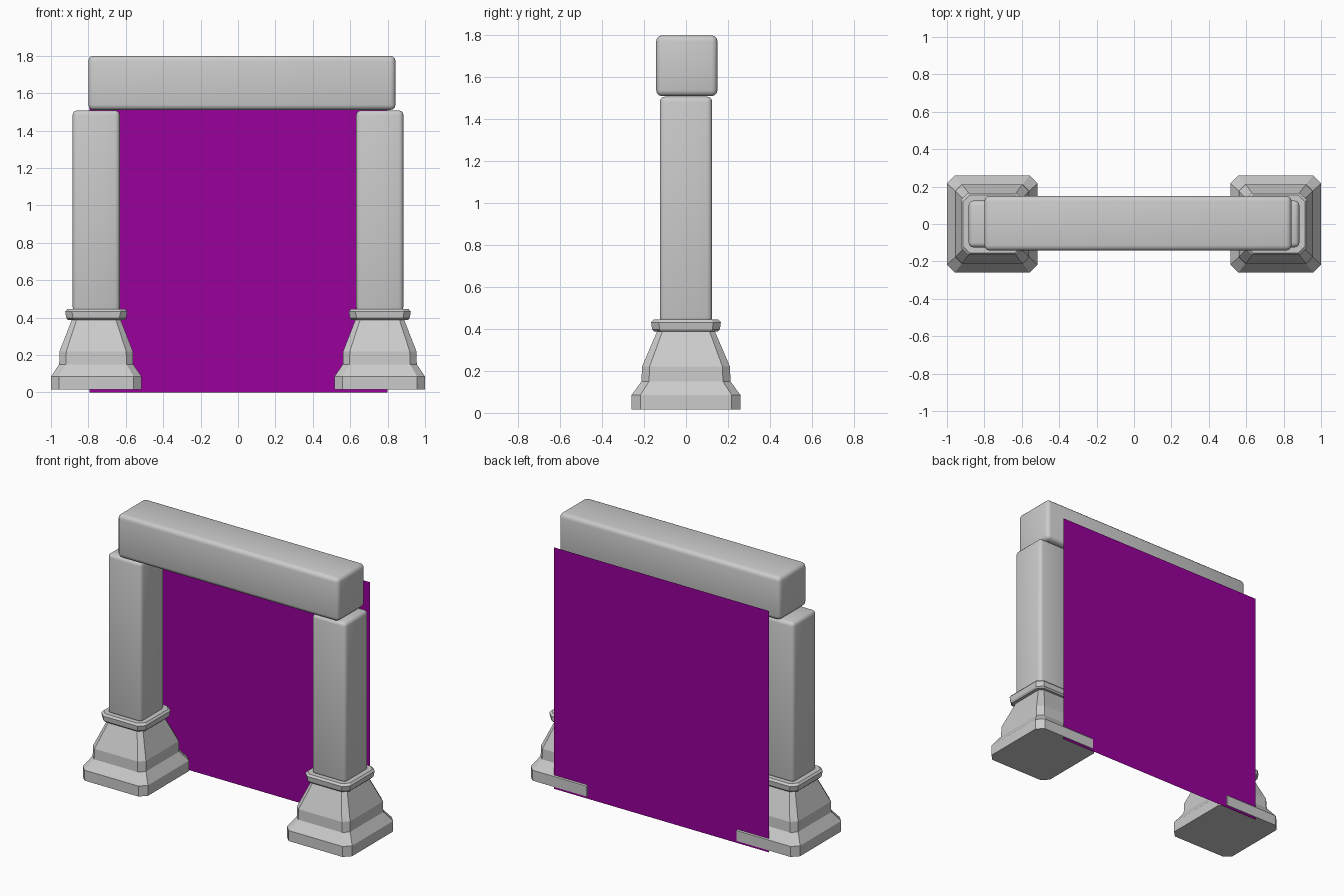
import bpy, bmesh

if "Cube" in bpy.data.objects:
    bpy.data.objects.remove(bpy.data.objects["Cube"])


def finish(name, bm):
    bmesh.ops.recalc_face_normals(bm, faces=bm.faces)
    me = bpy.data.meshes.new(name)
    bm.to_mesh(me)
    bm.free()
    ob = bpy.data.objects.new(name, me)
    bpy.context.collection.objects.link(ob)
    return ob


def smooth(ob):
    bpy.ops.object.select_all(action='DESELECT')
    ob.select_set(True)
    bpy.context.view_layer.objects.active = ob
    bpy.ops.object.shade_smooth_by_angle(angle=0.6)


def block(name, lo, hi, bevel):
    """Box between two corners with softly rounded edges."""
    bm = bmesh.new()
    bmesh.ops.create_cube(bm, size=1)
    for v in bm.verts:
        v.co = [(a + b) / 2 + c * (b - a) for a, b, c in zip(lo, hi, v.co)]
    bmesh.ops.bevel(bm, geom=bm.edges[:], offset=bevel, segments=3,
                    profile=0.5, affect='EDGES')
    ob = finish(name, bm)
    smooth(ob)
    return ob


def stepped_base(name, cx, profile):
    """Loft of chamfered rectangles: (z, half width, half depth, chamfer)."""
    bm = bmesh.new()
    rings = []
    for z, w, d, c in profile:
        pts = [(w, d - c), (w - c, d), (c - w, d), (-w, d - c),
               (-w, c - d), (c - w, -d), (w - c, -d), (w, c - d)]
        rings.append([bm.verts.new((cx + x, y, z)) for x, y in pts])
    for a, b in zip(rings, rings[1:]):
        for i in range(8):
            j = (i + 1) % 8
            bm.faces.new((a[i], a[j], b[j], b[i]))
    bm.faces.new(rings[0])
    bm.faces.new(rings[-1])
    return finish(name, bm)


BASE = [(0.015, 0.242, 0.260, 0.042), (0.085, 0.242, 0.260, 0.042),
        (0.150, 0.198, 0.212, 0.036), (0.220, 0.196, 0.210, 0.036),
        (0.395, 0.128, 0.135, 0.025)]
BAND = [(0.388, 0.152, 0.152, 0.035), (0.398, 0.160, 0.162, 0.036),
        (0.432, 0.166, 0.166, 0.036), (0.445, 0.155, 0.155, 0.035)]

# Two pillars: stepped base, collar band and shaft
for side, cx in (("left", -0.758), ("right", 0.758)):
    stepped_base(side + "_base", cx, BASE)
    stepped_base(side + "_collar", cx, BAND)
    block(side + "_shaft", (cx - 0.126, -0.125, 0.43),
          (cx + 0.126, 0.125, 1.508), 0.025)

# Lintel laid across the pillars, slightly off centre
block("lintel", (-0.80, -0.142, 1.51), (0.842, 0.15, 1.80), 0.028)

# Purple sheet behind the gateway
bm = bmesh.new()
bm.faces.new([bm.verts.new((x, 0.255, z)) for x, z in
              ((0.80, 0), (-0.793, 0), (-0.793, 1.62), (0.80, 1.62))])
sheet = finish("portal_sheet", bm)
mat = bpy.data.materials.new("purple")
mat.diffuse_color = (0.32, 0.0, 0.33, 1)
mat.use_nodes = True
mat.node_tree.nodes["Principled BSDF"].inputs["Base Color"].default_value = mat.diffuse_color
sheet.data.materials.append(mat)
